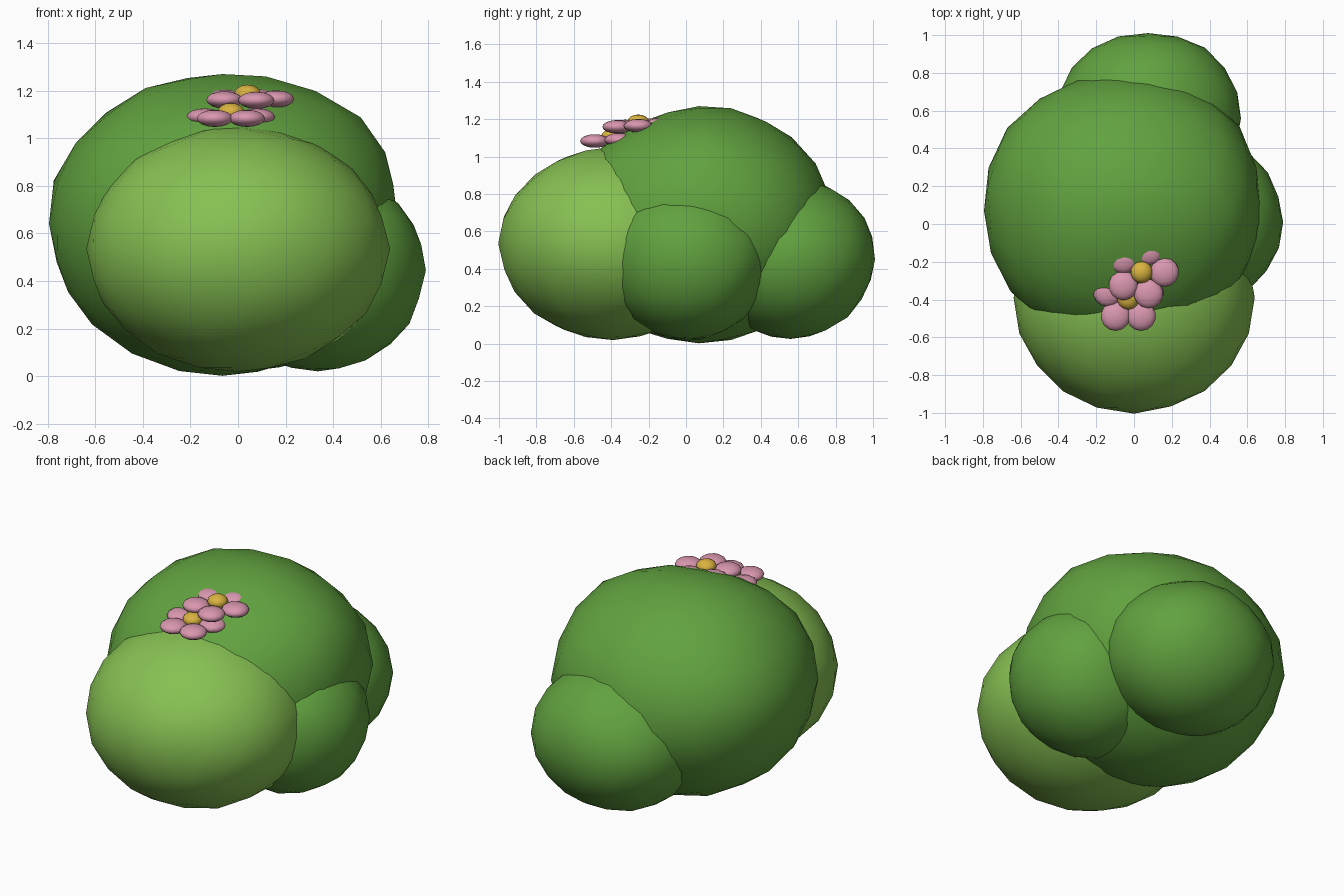
import bpy, bmesh, math
from mathutils import Vector, noise

if "Cube" in bpy.data.objects:
    bpy.data.objects.remove(bpy.data.objects["Cube"])


def material(name, color):
    m = bpy.data.materials.new(name)
    m.diffuse_color = (*color, 1)
    m.use_nodes = True
    m.node_tree.nodes["Principled BSDF"].inputs["Base Color"].default_value = m.diffuse_color
    return m


LEAF = material("leaf green", (0.12, 0.36, 0.05))
LIGHT = material("light leaf green", (0.24, 0.53, 0.085))
PINK = material("petal pink", (0.70, 0.31, 0.43))
YELLOW = material("pollen yellow", (0.70, 0.45, 0.05))


def finish(bm, name, mat):
    for f in bm.faces:
        f.smooth = True
    me = bpy.data.meshes.new(name)
    bm.to_mesh(me)
    bm.free()
    me.materials.append(mat)
    ob = bpy.data.objects.new(name, me)
    bpy.context.collection.objects.link(ob)
    return ob


# Leafy clump: low-poly ball, slightly lumpy, with swells and dents (direction, amount)
def clump(name, center, radii, mat, seed, swells=()):
    bm = bmesh.new()
    bmesh.ops.create_icosphere(bm, subdivisions=3, radius=1)
    shift = Vector((seed * 3.7, seed * 1.9, seed * 5.3))
    for v in bm.verts:
        d = v.co.normalized()
        k = 1.0 + 0.018 * noise.noise(d * 2.2 + shift)
        for direction, amount in swells:
            k += amount * math.exp(9 * (d.dot(Vector(direction).normalized()) - 1))
        v.co = Vector(c + r * x * k for c, r, x in zip(center, radii, d))
        v.co.z = max(v.co.z, 0.0)
    finish(bm, name, mat)


clump("main_clump", (-0.065, 0.07, 0.64), (0.725, 0.72, 0.64), LEAF, 1,
      [((0.1, -0.45, 0.85), -0.05), ((0.75, 0.1, 0.65), 0.05),
       ((0.75, 0.6, 0.1), 0.06), ((0.75, -0.6, 0.4), 0.03),
       ((-0.85, 0.45, 0.2), 0.04)])
clump("front_clump", (0.0, -0.39, 0.535), (0.635, 0.61, 0.515), LIGHT, 2)
clump("right_clump", (0.335, 0.01, 0.445), (0.45, 0.435, 0.425), LEAF, 3,
      [((0.6, -0.7, 0.4), 0.05), ((0.6, 0.7, 0.2), 0.04)])
clump("back_clump", (0.075, 0.56, 0.45), (0.49, 0.44, 0.425), LEAF, 4,
      [((0.55, 0.8, 0.1), 0.04), ((-0.5, 0.8, 0.1), 0.04), ((0, 0.7, 0.7), 0.03)])


def button(name, center, r, h, mat):
    bm = bmesh.new()
    bmesh.ops.create_uvsphere(bm, u_segments=14, v_segments=8, radius=1)
    for v in bm.verts:
        v.co = Vector((center[0] + v.co.x * r, center[1] + v.co.y * r,
                       center[2] + v.co.z * h))
    finish(bm, name, mat)


# Flower: five flattened petals round a yellow heart, tilted slightly forward
def flower(name, x, y, z, reach, turn):
    for i in range(5):
        a = math.radians(turn + 72 * i)
        dy = reach * math.sin(a)
        button(f"{name}_petal_{i + 1}",
               (x + reach * math.cos(a), y + dy, z + 0.05 * dy), 0.078, 0.036, PINK)
    button(f"{name}_heart", (x, y, z + 0.02), 0.058, 0.04, YELLOW)


flower("upper_flower", 0.04, -0.255, 1.165, 0.12, 0)
flower("lower_flower", -0.03, -0.395, 1.088, 0.115, -54)
